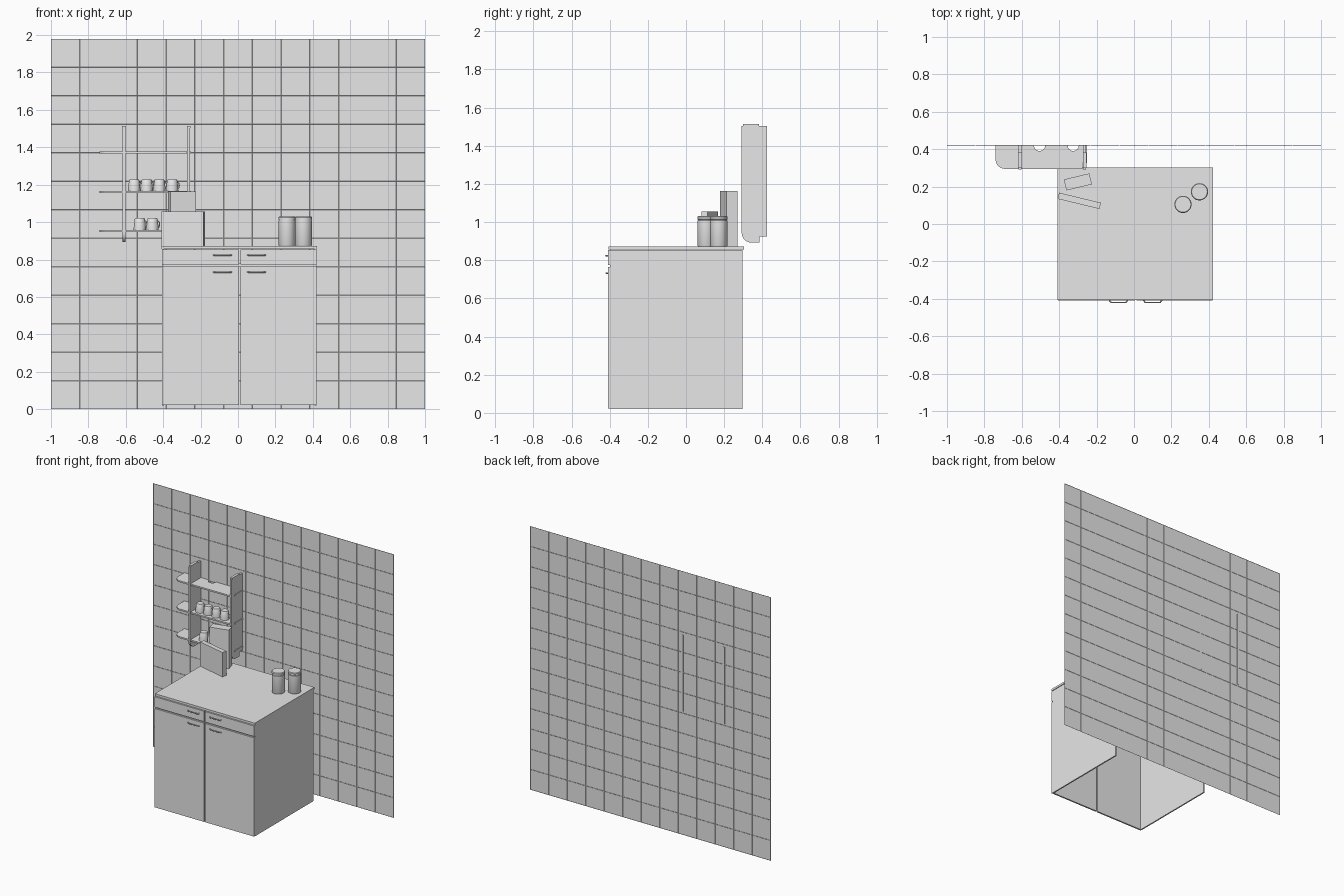
import bpy, bmesh, math
from mathutils import Matrix

cube = bpy.data.objects.get("Cube")
if cube:
    bpy.data.objects.remove(cube, do_unlink=True)

grey = bpy.data.materials.new("plain_grey")
grey.use_nodes = True
grey.diffuse_color = (0.8, 0.8, 0.8, 1)
grey.node_tree.nodes["Principled BSDF"].inputs["Base Color"].default_value = grey.diffuse_color


def finish(name, bm, smooth=False):
    bmesh.ops.recalc_face_normals(bm, faces=bm.faces)
    mesh = bpy.data.meshes.new(name)
    bm.to_mesh(mesh)
    bm.free()
    mesh.materials.append(grey)
    ob = bpy.data.objects.new(name, mesh)
    bpy.context.collection.objects.link(ob)
    if smooth:
        bpy.ops.object.select_all(action="DESELECT")
        ob.select_set(True)
        bpy.context.view_layer.objects.active = ob
        bpy.ops.object.shade_smooth_by_angle(angle=math.radians(35))
    return ob


def box(name, x, y, z, turn=0):
    """Box from (min, max) ranges, turned about its own vertical axis."""
    bm = bmesh.new()
    spans = (x, y, z)
    mid = [(a + b) / 2 for a, b in spans]
    size = [b - a for a, b in spans]
    m = Matrix.Translation(mid) @ Matrix.Rotation(math.radians(turn), 4, "Z") @ Matrix.Diagonal((*size, 1))
    bmesh.ops.create_cube(bm, size=1, matrix=m)
    return finish(name, bm)


def slab(name, outline, depth):
    """Extrude a closed 3D outline along a vector."""
    bm = bmesh.new()
    face = bm.faces.new([bm.verts.new(p) for p in outline])
    ext = bmesh.ops.extrude_face_region(bm, geom=[face], use_keep_orig=True)
    verts = [g for g in ext["geom"] if isinstance(g, bmesh.types.BMVert)]
    bmesh.ops.translate(bm, verts=verts, vec=depth)
    return finish(name, bm, True)


def arc(cx, cy, r, start, end, steps=8):
    angles = [math.radians(start + (end - start) * i / steps) for i in range(steps + 1)]
    return [(cx + r * math.cos(a), cy + r * math.sin(a)) for a in angles]


def lathe(name, profile, x, y, z):
    bm = bmesh.new()
    verts = [bm.verts.new((r, 0, h)) for r, h in profile]
    edges = [bm.edges.new(pair) for pair in zip(verts, verts[1:])]
    bmesh.ops.spin(bm, geom=verts + edges, cent=(0, 0, 0), axis=(0, 0, 1), angle=math.tau, steps=28)
    bmesh.ops.remove_doubles(bm, verts=bm.verts, dist=0.0003)
    bmesh.ops.translate(bm, verts=bm.verts, vec=(x, y, z))
    return finish(name, bm, True)


def tube(name, points, radius, cyclic=False):
    """Round rod along a path."""
    curve = bpy.data.curves.new(name, "CURVE")
    curve.dimensions = "3D"
    curve.bevel_depth = radius
    curve.bevel_resolution = 2
    curve.use_fill_caps = True
    spline = curve.splines.new("POLY")
    spline.points.add(len(points) - 1)
    for p, co in zip(spline.points, points):
        p.co = (*co, 1)
    spline.use_cyclic_u = cyclic
    curve.materials.append(grey)
    ob = bpy.data.objects.new(name, curve)
    bpy.context.collection.objects.link(ob)


# Tiled wall: a sheet of square tiles with fine grooves
TILES = 13
bm = bmesh.new()
m = Matrix.Translation((0, 0.422, 0.99)) @ Matrix.Rotation(math.pi / 2, 4, "X") @ Matrix.Diagonal((1, 0.99, 1, 1))
bmesh.ops.create_grid(bm, x_segments=TILES, y_segments=TILES, size=1, matrix=m)
bmesh.ops.inset_individual(bm, faces=bm.faces[:], thickness=0.0015, depth=0.001)
finish("tiled_wall", bm)

# Cabinet shell, open at the back and underneath
for name, x in (("right", (-0.405, -0.395)), ("left", (0.41, 0.42))):
    box(name + "_cabinet_side", x, (-0.398, 0.295), (0.02, 0.855))
box("worktop", (-0.408, 0.423), (-0.405, 0.303), (0.857, 0.873))
box("drawer_rail", (-0.395, 0.41), (-0.396, -0.385), (0.76, 0.782))

# Doors, drawer fronts and bar handles
for side, x, hx in (("right", (-0.405, 0.005), -0.083), ("left", (0.013, 0.42), 0.1)):
    for kind, z, hz in (("door", (0.022, 0.764), 0.733), ("drawer", (0.774, 0.853), 0.824)):
        box(f"{side}_{kind}_front", x, (-0.41, -0.398), z)
        path = [(hx - 0.048, -0.408, hz), (hx - 0.04, -0.42, hz),
                (hx + 0.04, -0.42, hz), (hx + 0.048, -0.408, hz)]
        tube(f"{side}_{kind}_handle", path, 0.004)

# Boxes standing on the worktop
box("leaning_board", (-0.408, -0.178), (0.107, 0.141), (0.873, 1.056), -13.5)
box("tall_box", (-0.37, -0.23), (0.195, 0.255), (0.873, 1.163), 13.5)

# Canisters with lids
canister = [(0, 0), (0.043, 0), (0.045, 0.004), (0.045, 0.135), (0.043, 0.137),
            (0.043, 0.14), (0.046, 0.142), (0.046, 0.153), (0.042, 0.158), (0, 0.158)]
for i, (x, y) in enumerate(((0.262, 0.105), (0.35, 0.172))):
    lathe(f"canister_{i + 1}", canister, x, y, 0.873)

# Shelf uprights with a rounded lower front corner
FRONT, BACK = 0.292, 0.4235
for side, x in (("right", -0.617), ("left", -0.272)):
    outline = arc(FRONT + 0.05, 0.943, 0.05, 180, 270)
    outline += [(0.385, 0.893), (0.385, 0.925), (BACK, 0.925), (BACK, 1.503), (FRONT, 1.503)]
    slab(side + "_upright", [(x, y, z) for y, z in outline], (0.015, 0, 0))
    box(side + "_upright_cap", (x - 0.002, x + 0.017), (0.3, 0.383), (1.503, 1.513))

# Shelves with a rounded outer corner and two rear notches
for name, z in (("lower", 0.947), ("middle", 1.155), ("upper", 1.367)):
    outline = [(-0.74, 0.42)] + arc(-0.69, 0.345, 0.05, 180, 270)
    outline += [(-0.275, 0.295), (-0.275, 0.325), (-0.252, 0.325), (-0.252, 0.42)]
    for cx in (-0.325, -0.505):
        outline += arc(cx, 0.42, 0.03, 0, -180)
    slab(name + "_shelf", [(x, y, z) for x, y in outline], (0, 0, 0.011))

# Upturned cups with side handles
cup = [(0.03, 0), (0.033, 0), (0.032, 0.02), (0.027, 0.058), (0.024, 0.063), (0, 0.063),
       (0, 0.059), (0.023, 0.057), (0.03, 0)]
cups = [(x, 1.166) for x in (-0.555, -0.488, -0.42, -0.352)] + [(-0.525, 0.958), (-0.457, 0.958)]
for i, (x, z) in enumerate(cups):
    lathe(f"cup_{i + 1}", cup, x, 0.345, z)
    loop = [(x + 0.028 + px * 0.55, 0.345, z + 0.03 + pz) for px, pz in arc(0, 0, 0.018, -90, 90)]
    tube(f"cup_handle_{i + 1}", loop, 0.003)
